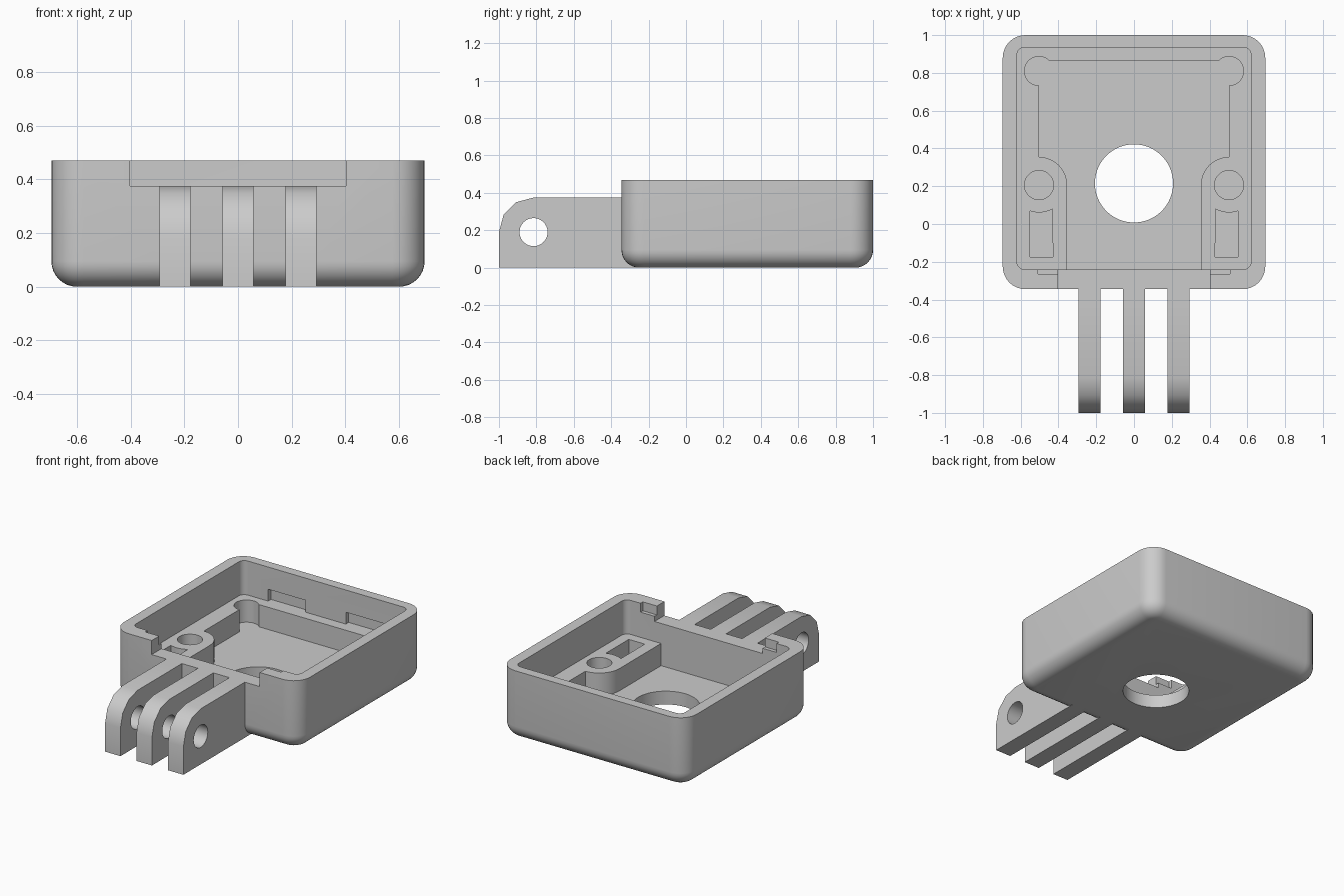
import bpy, bmesh
from math import sin, cos, radians
from mathutils import Vector

if "Cube" in bpy.data.objects:
    bpy.data.objects.remove(bpy.data.objects["Cube"])

GREY = (0.6, 0.6, 0.6, 1)
mat = bpy.data.materials.new("plain grey")
mat.use_nodes = True
mat.diffuse_color = GREY
mat.node_tree.nodes["Principled BSDF"].inputs["Base Color"].default_value = GREY

TOP, FLOOR, LEDGE, NOTCH = 0.47, 0.09, 0.24, 0.375
BOSS_X, BOSS_Y, HOLE_R = 0.503, 0.206, 0.077


def make(name, bm):
    bmesh.ops.recalc_face_normals(bm, faces=bm.faces)
    mesh = bpy.data.meshes.new(name)
    bm.to_mesh(mesh)
    bm.free()
    mesh.materials.append(mat)
    ob = bpy.data.objects.new(name, mesh)
    bpy.context.collection.objects.link(ob)
    return ob


def prism(name, pts, lo, hi, axis="z"):
    """Extrude an outline along z (points are x, y) or along x (points are y, z)."""
    bm = bmesh.new()
    place = (lambda p: (p[0], p[1], lo)) if axis == "z" else (lambda p: (lo, p[0], p[1]))
    face = bm.faces.new([bm.verts.new(place(p)) for p in pts])
    new = bmesh.ops.extrude_face_region(bm, geom=[face])["geom"]
    step = Vector((0, 0, hi - lo)) if axis == "z" else Vector((hi - lo, 0, 0))
    bmesh.ops.translate(bm, vec=step, verts=[v for v in new if isinstance(v, bmesh.types.BMVert)])
    return make(name, bm)


def arc(cx, cy, r, a0, a1, n):
    angles = [radians(a0 + (a1 - a0) * i / n) for i in range(n + 1)]
    return [(cx + r * cos(a), cy + r * sin(a)) for a in angles]


def circle(cx, cy, r, n=40):
    return arc(cx, cy, r, 0, 360, n)[:-1]


def rect(x0, x1, y0, y1):
    return [(x0, y0), (x1, y0), (x1, y1), (x0, y1)]


def round_rect(x0, x1, y0, y1, r, n=8):
    return (arc(x1 - r, y1 - r, r, 0, 90, n) + arc(x0 + r, y1 - r, r, 90, 180, n)
            + arc(x0 + r, y0 + r, r, 180, 270, n) + arc(x1 - r, y0 + r, r, 270, 360, n))


def mirrored(pts, side):
    return [(side * x, y) for x, y in pts]


def boolean(target, tool, operation="DIFFERENCE"):
    """Apply the boolean and discard the tool object."""
    mod = target.modifiers.new(operation, "BOOLEAN")
    mod.object, mod.operation, mod.solver = tool, operation, "EXACT"
    bpy.context.view_layer.objects.active = target
    bpy.ops.object.modifier_apply(modifier=mod.name)
    bpy.data.objects.remove(tool)


# Outer shell with rounded corners and a rounded lower edge
housing = prism("housing", round_rect(-0.695, 0.695, -0.345, 1, 0.12), 0, TOP)
bm = bmesh.new()
bm.from_mesh(housing.data)
rim = [e for e in bm.edges if all(v.co.z < 0.001 for v in e.verts)]
bmesh.ops.bevel(bm, geom=rim, offset=0.095, segments=8, profile=0.5, affect="EDGES")
bm.to_mesh(housing.data)
bm.free()

# Three mounting fingers with a rounded upper tip and a shared pivot hole
finger_outline = [(-0.2, 0), (-0.2, NOTCH)] + arc(-0.815, 0.19, 0.185, 90, 180, 3) + [(-1, 0)]
for x in (-0.235, 0, 0.235):
    finger = prism("finger", finger_outline, x - 0.0575, x + 0.0575, "x")
    boolean(finger, prism("pivot_cut", circle(-0.815, 0.19, 0.075), -0.5, 0.5, "x"))
    boolean(housing, finger, "UNION")

# Upper cavity down to the ledge, and the low opening in the front wall
boolean(housing, prism("cavity_cut", round_rect(-0.62, 0.62, -0.24, 0.935, 0.04), LEDGE, 0.6))
boolean(housing, prism("notch_cut", rect(-0.403, 0.403, -0.4, -0.15), NOTCH, 0.6))

# Deep pocket that curves around the two screw bosses
half = ([(0.354, -0.24)] + arc(BOSS_X, BOSS_Y, BOSS_X - 0.354, 180, 90, 10)
        + [(BOSS_X, 0.862)])
boolean(housing, prism("pocket_cut", half + mirrored(half, -1)[::-1], FLOOR, 0.3))

for side in (-1, 1):
    # Corner reliefs and screw holes
    for y in (0.81, BOSS_Y):
        boolean(housing, prism("screw_cut", circle(side * BOSS_X, y, HOLE_R), FLOOR, 0.3))
    # Slot beside each boss, its back edge following the boss
    slot = [(0.43, -0.175), (0.55, -0.175)] + arc(BOSS_X, BOSS_Y, 0.145, 289, 240, 8)
    boolean(housing, prism("slot_cut", mirrored(slot, side), FLOOR, 0.3))
    # Shallow recess next to the front opening
    recess = mirrored(rect(0.38, 0.508, -0.265, -0.2), side)
    boolean(housing, prism("recess_cut", recess, 0.41, 0.6))
    # Snap-fit window in the back wall
    window = mirrored(rect(0.15, 0.43, 0.9, 0.965), side)
    boolean(housing, prism("window_cut", window, LEDGE, 0.32))

# Round opening through the floor
boolean(housing, prism("lens_cut", circle(0, 0.215, 0.207, 64), -0.1, 0.3))

# Smooth curved surfaces, crisp edges
bpy.ops.object.select_all(action="DESELECT")
housing.select_set(True)
bpy.context.view_layer.objects.active = housing
bpy.ops.object.shade_smooth_by_angle(angle=radians(32))
